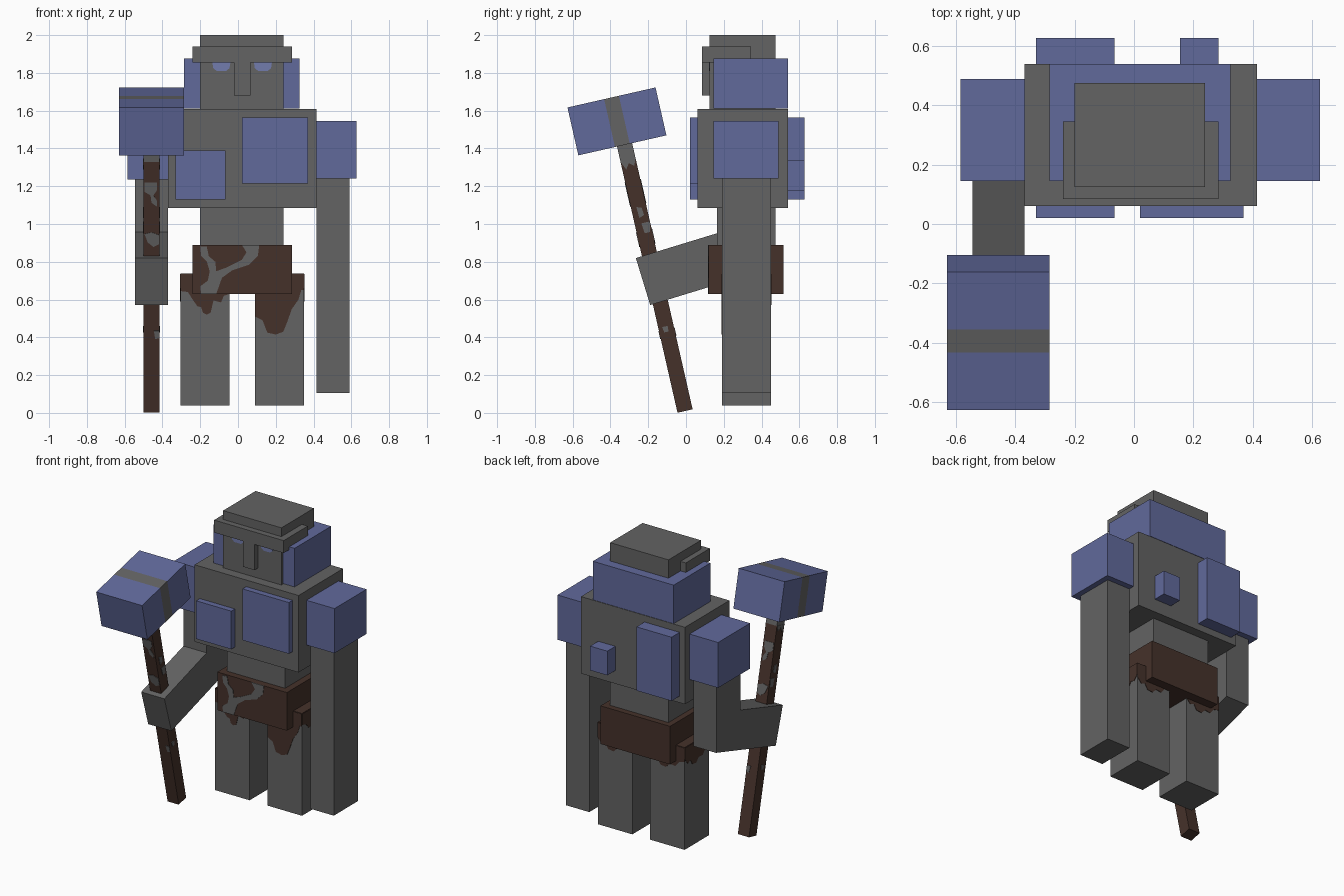
import bpy, bmesh, math
from mathutils import Matrix, Vector

if "Cube" in bpy.data.objects:
    bpy.data.objects.remove(bpy.data.objects["Cube"], do_unlink=True)


def material(name, rgb):
    m = bpy.data.materials.new(name)
    m.use_nodes = True
    m.diffuse_color = (*rgb, 1)
    m.node_tree.nodes["Principled BSDF"].inputs["Base Color"].default_value = (*rgb, 1)
    return m


STONE = material("grey stone", (0.125, 0.125, 0.125))
BLUE = material("blue crystal", (0.12, 0.142, 0.33))
BROWN = material("brown leather", (0.06, 0.031, 0.023))
GLOW = material("pale blue eyes", (0.17, 0.20, 0.42))


def finish(name, bm, mats, matrix=Matrix()):
    bmesh.ops.recalc_face_normals(bm, faces=bm.faces)
    mesh = bpy.data.meshes.new(name)
    bm.to_mesh(mesh)
    bm.free()
    for m in mats:
        mesh.materials.append(m)
    ob = bpy.data.objects.new(name, mesh)
    ob.matrix_world = matrix
    bpy.context.collection.objects.link(ob)
    return ob


def box(name, x, y, z, mats, matrix=Matrix(), cuts=None, rule=None):
    """Box from ranges, optionally sliced along an axis and coloured by a rule."""
    bm = bmesh.new()
    bmesh.ops.create_cube(bm, size=1)
    for v in bm.verts:
        v.co = [r[0] + (c + 0.5) * (r[1] - r[0]) for r, c in zip((x, y, z), v.co)]
    if cuts:
        axis, values = cuts
        for value in values:
            point, normal = Vector(), Vector()
            point[axis], normal[axis] = value, 1
            bmesh.ops.bisect_plane(bm, geom=bm.verts[:] + bm.edges[:] + bm.faces[:],
                                   plane_co=point, plane_no=normal)
        for f in bm.faces:
            f.material_index = rule(f.calc_center_median()[axis])
    return finish(name, bm, mats, matrix)


def plate(name, points, axis, level, side, mat, matrix=Matrix()):
    """Thin painted patch lying on the plane axis = level, facing side."""
    bm = bmesh.new()
    verts = []
    for u, v in points:
        co = [u, v]
        co.insert(axis, level - side * 0.002)
        verts.append(bm.verts.new(co))
    face = bm.faces.new(verts)
    out = bmesh.ops.extrude_face_region(bm, geom=[face])
    shift = Vector()
    shift[axis] = side * 0.005
    bmesh.ops.translate(bm, vec=shift,
                        verts=[g for g in out["geom"] if isinstance(g, bmesh.types.BMVert)])
    bmesh.ops.triangulate(bm, faces=bm.faces[:])
    return finish(name, bm, [mat], matrix)


# Plain stone and crystal blocks: x, y, z ranges
blocks = [
    ("head", (-0.20, 0.24), (0.125, 0.475), (1.61, 2.0), STONE),
    ("brow", (-0.24, 0.285), (0.085, 0.345), (1.855, 1.94), STONE),
    ("nose", (-0.02, 0.065), (0.085, 0.14), (1.68, 1.86), STONE),
    ("hood", (-0.285, 0.325), (0.145, 0.54), (1.612, 1.875), BLUE),
    ("torso", (-0.37, 0.415), (0.06, 0.54), (1.085, 1.61), STONE),
    ("chest_plate_left", (0.02, 0.37), (0.02, 0.08), (1.215, 1.565), BLUE),
    ("chest_plate_right", (-0.33, -0.065), (0.02, 0.08), (1.13, 1.39), BLUE),
    ("back_plate_large", (-0.33, -0.065), (0.52, 0.627), (1.13, 1.565), BLUE),
    ("back_plate_small", (0.155, 0.285), (0.52, 0.627), (1.175, 1.34), BLUE),
    ("shoulder_left", (0.415, 0.627), (0.145, 0.49), (1.24, 1.545), BLUE),
    ("shoulder_right", (-0.585, -0.37), (0.145, 0.49), (1.235, 1.545), BLUE),
    ("arm_left", (0.415, 0.59), (0.19, 0.45), (0.105, 1.25), STONE),
    ("upper_arm_right", (-0.545, -0.37), (0.19, 0.45), (0.765, 1.25), STONE),
    ("waist", (-0.20, 0.24), (0.165, 0.475), (0.88, 1.09), STONE),
    ("belt", (-0.24, 0.285), (0.12, 0.515), (0.63, 0.89), BROWN),
    ("leg_right", (-0.305, -0.045), (0.19, 0.45), (0.04, 0.735), STONE),
    ("leg_left", (0.09, 0.35), (0.19, 0.45), (0.04, 0.735), STONE),
]
for name, x, y, z, mat in blocks:
    box(name, x, y, z, [mat])

# Eyes tucked under the brow
for name, cx in (("eye_right", -0.088), ("eye_left", 0.132)):
    plate(name, [(cx - 0.048, 1.857), (cx + 0.048, 1.857), (cx + 0.043, 1.825),
                 (cx + 0.025, 1.81), (cx - 0.025, 1.81), (cx - 0.043, 1.825)],
          1, 0.125, -1, GLOW)

# Bent forearm
forearm_frame = Matrix.Translation((0, 0.092, 0.793)) @ Matrix.Rotation(math.radians(17), 4, "X")
box("forearm_right", (-0.545, -0.37), (-0.334, 0.334), (-0.13, 0.13), [STONE], forearm_frame)

# Tilted hammer, local z runs up the handle
hammer_frame = (Matrix.Translation((-0.458, -0.005, 0.01))
                @ Matrix.Rotation(math.radians(12.8), 4, "X"))
box("hammer_handle", (-0.042, 0.042), (-0.041, 0.041), (0, 1.46), [BROWN, STONE],
    hammer_frame, (2, [1.36]), lambda z: 1 if z > 1.36 else 0)
box("hammer_head", (-0.173, 0.173), (-0.251, 0.227), (1.445, 1.705), [BLUE, STONE],
    hammer_frame, (1, [-0.052, 0.028]), lambda y: 1 if -0.052 < y < 0.028 else 0)

# Worn patches on the handle
front_wear = [
    [(-0.037, 1.25), (0.03, 1.25), (0.03, 1.21), (0.01, 1.18), (0.03, 1.15),
     (0.028, 1.12), (0.0, 1.14), (-0.005, 1.18), (-0.037, 1.2)],
    [(-0.037, 0.97), (0.0, 0.98), (0.04, 0.965), (0.04, 0.915), (0.01, 0.9), (-0.02, 0.925)],
    [(0.012, 0.445), (0.041, 0.445), (0.041, 0.405), (0.02, 0.4)],
]
side_wear = [
    [(-0.012, 1.11), (0.015, 1.1), (0.018, 1.06), (-0.01, 1.05)],
    [(-0.005, 1.02), (0.041, 1.02), (0.03, 0.965), (0.0, 0.965)],
    [(-0.02, 0.46), (0.01, 0.46), (0.008, 0.43), (-0.015, 0.43)],
    [(-0.041, 1.361), (0.041, 1.361), (0.025, 1.325), (0.0, 1.345), (-0.02, 1.315)],
]
for side in (-1, 1):
    for i, pts in enumerate(front_wear):
        plate(f"handle_wear_y_{i}", pts, 1, side * 0.041, side, STONE, hammer_frame)
    for i, pts in enumerate(side_wear):
        plate(f"handle_wear_x_{i}", pts, 0, side * 0.042, side, STONE, hammer_frame)

# Torn streak across the front of the belt
plate("belt_tear", [
    (0.02, 0.89), (0.113, 0.89), (0.105, 0.83), (0.06, 0.785), (-0.03, 0.755),
    (-0.085, 0.715), (-0.115, 0.63), (-0.195, 0.63), (-0.2, 0.67), (-0.16, 0.70),
    (-0.15, 0.75), (-0.165, 0.80), (-0.195, 0.83), (-0.20, 0.88), (-0.165, 0.88),
    (-0.155, 0.83), (-0.12, 0.80), (-0.115, 0.75), (-0.06, 0.77), (0.02, 0.81),
    (0.045, 0.85)], 1, 0.12, -1, STONE)

# Ragged leather hanging over the legs
drip_right = [(-0.305, 0.735), (-0.305, 0.645), (-0.265, 0.64), (-0.24, 0.60), (-0.215, 0.565),
              (-0.195, 0.56), (-0.185, 0.53), (-0.165, 0.52), (-0.145, 0.53), (-0.13, 0.595),
              (-0.09, 0.585), (-0.075, 0.62), (-0.045, 0.63), (-0.045, 0.735)]
drip_left = [(0.09, 0.735), (0.09, 0.51), (0.13, 0.49), (0.155, 0.425), (0.2, 0.415),
             (0.24, 0.43), (0.26, 0.48), (0.285, 0.55), (0.32, 0.60), (0.335, 0.65),
             (0.35, 0.65), (0.35, 0.735)]
plate("leather_front_right", drip_right, 1, 0.19, -1, BROWN)
plate("leather_front_left", drip_left, 1, 0.19, -1, BROWN)
hem = [(0, 0.64), (0.04, 0.63), (0.07, 0.595), (0.11, 0.60), (0.14, 0.57), (0.18, 0.575),
       (0.20, 0.61), (0.23, 0.60), (0.26, 0.635)]
for name, x0, outer, side in (("right", -0.305, -0.305, -1), ("left", 0.09, 0.35, 1)):
    plate("leather_back_" + name, [(x0, 0.735)] + [(x0 + u, z) for u, z in hem]
          + [(x0 + 0.26, 0.735)], 1, 0.45, 1, BROWN)
    plate("leather_side_" + name, [(0.19, 0.735)] + [(0.19 + u, z + 0.02) for u, z in hem]
          + [(0.45, 0.735)], 0, outer, side, BROWN)
    plate("leather_top_" + name, [(x0, 0.19), (x0 + 0.26, 0.19), (x0 + 0.26, 0.45), (x0, 0.45)],
          2, 0.735, 1, BROWN)
